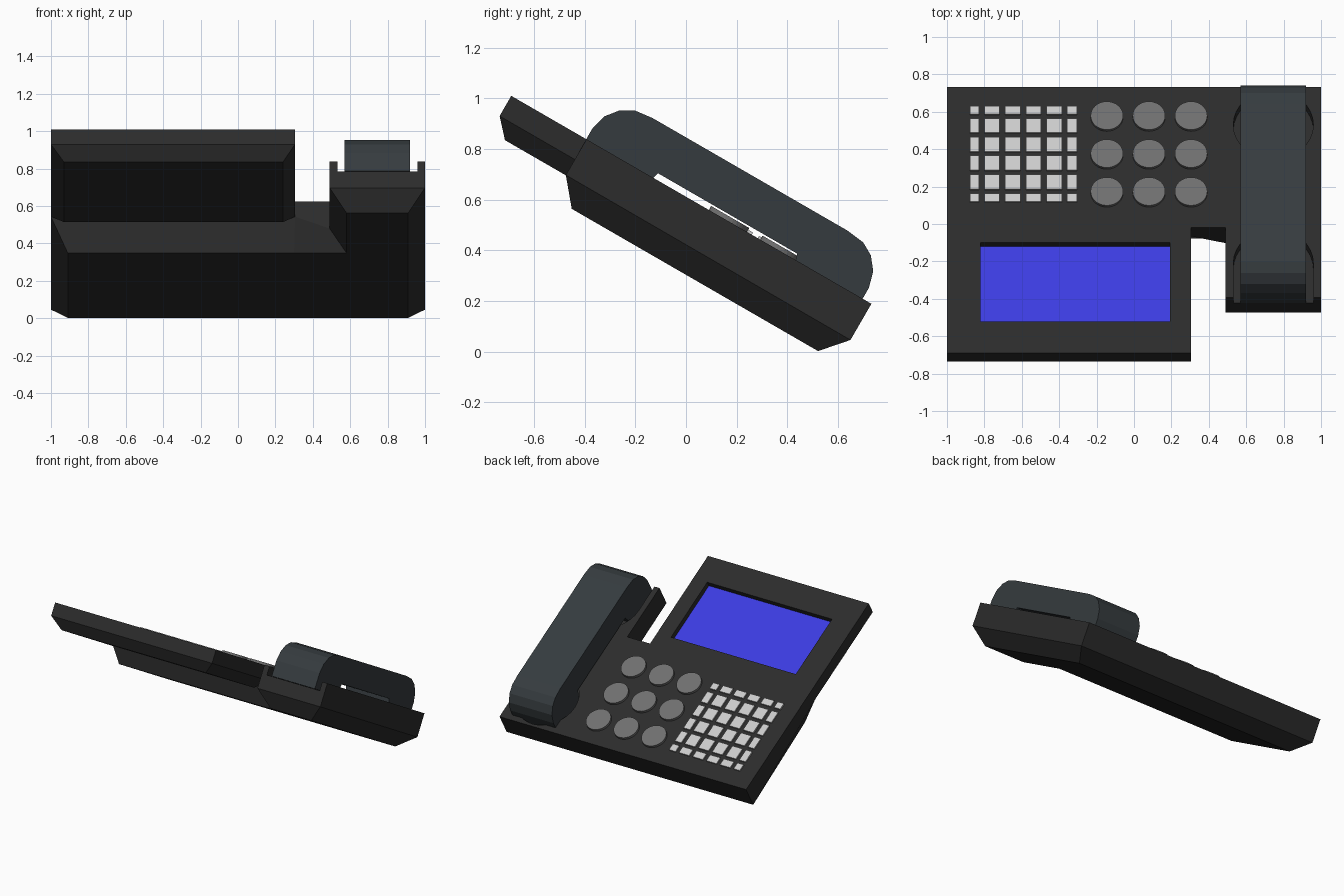
import bpy, bmesh, math
from mathutils import Matrix

if "Cube" in bpy.data.objects:
    bpy.data.objects.remove(bpy.data.objects["Cube"])

# Everything is modelled flat (x, u = along the slope, n = height above the top face), then tilted 30 degrees
TILT = Matrix.Translation((0, -0.69, 1.01)) @ Matrix.Rotation(math.radians(-30), 4, 'X')


def material(name, rgb):
    m = bpy.data.materials.new(name)
    m.diffuse_color = (*rgb, 1)
    m.use_nodes = True
    m.node_tree.nodes["Principled BSDF"].inputs["Base Color"].default_value = m.diffuse_color
    return m


BLACK = material("black_plastic", (0.025, 0.025, 0.025))
SLATE = material("slate_plastic", (0.036, 0.044, 0.049))
BLUE = material("screen_blue", (0.045, 0.045, 0.75))
GREY = material("button_grey", (0.16, 0.16, 0.16))
LIGHT = material("key_light_grey", (0.6, 0.6, 0.6))


def finish(name, bm, mat):
    bmesh.ops.recalc_face_normals(bm, faces=bm.faces)
    me = bpy.data.meshes.new(name)
    bm.to_mesh(me)
    bm.free()
    ob = bpy.data.objects.new(name, me)
    bpy.context.collection.objects.link(ob)
    ob.matrix_world = TILT
    if mat:
        me.materials.append(mat)
    return ob


def loft(name, rings, mat):
    """Closed solid through rings of equal point count."""
    bm = bmesh.new()
    rings = [[bm.verts.new(p) for p in r] for r in rings]
    k = len(rings[0])
    for a, b in zip(rings, rings[1:]):
        for i in range(k):
            j = (i + 1) % k
            bm.faces.new((a[i], a[j], b[j], b[i]))
    bm.faces.new(rings[0])
    bm.faces.new(rings[-1])
    return finish(name, bm, mat)


def prism(name, outline, n0, n1, mat=None):
    return loft(name, [[(x, u, n) for x, u in outline] for n in (n0, n1)], mat)


def rect(x0, x1, u0, u1):
    return [(x0, u0), (x1, u0), (x1, u1), (x0, u1)]


def arc(cx, cu, r, a0, a1, steps):
    return [(cx + r * math.cos(math.radians(a0 + (a1 - a0) * i / steps)),
             cu + r * math.sin(math.radians(a0 + (a1 - a0) * i / steps))) for i in range(steps + 1)]


def cut(ob, cutter):
    mod = ob.modifiers.new("cut", 'BOOLEAN')
    mod.operation = 'DIFFERENCE'
    mod.solver = 'EXACT'
    mod.object = cutter
    bpy.context.view_layer.objects.active = ob
    bpy.ops.object.modifier_apply(modifier=mod.name)
    bpy.data.objects.remove(cutter)


# L-shaped base with chamfered underside
top = [(-1, 1.642), (-1, 0.774), (0.305, 0.774), (0.49, 0.774), (0.49, 0.343), (1, 0.343), (1, 1.642)]
depth = [-0.165, -0.092, -0.092, -0.165, -0.163, -0.163, -0.165]
low = [(-0.91, 1.553), (-0.91, 0.86), (0.30, 0.86), (0.58, 0.86), (0.58, 0.43), (0.91, 0.43), (0.91, 1.553)]
base = loft("base", [[(*p, 0) for p in top],
                     [(*p, d) for p, d in zip(top, depth)],
                     [(*p, -0.267) for p in low]], BLACK)

# cradle recesses for the two ends of the handset
cx, r = 0.745, 0.214
cut(base, prism("recess_cutter", arc(cx, 0.554, r, 0, 180, 16) + [(cx - r, 0.2), (cx + r, 0.2)], -0.061, 0.1))
cut(base, prism("recess_cutter", arc(cx, 1.41, r, 0, 348.75, 31), -0.061, 0.1))

# display panel with tapered underside and sunken screen
outer, inner = rect(-1, 0.305, 0, 0.774), rect(-0.93, 0.24, 0.066, 0.708)
panel = loft("display_panel", [[(*p, 0) for p in outer],
                               [(*p, -0.092) for p in outer],
                               [(*p, -0.164) for p in inner]], BLACK)
screen_area = rect(-0.82, 0.192, 0.196, 0.681)
cut(panel, prism("screen_cutter", screen_area, -0.04, 0.1))
prism("screen", screen_area, -0.045, -0.038, BLUE)

# round buttons
for row, u in enumerate((0.988, 1.222, 1.456)):
    for col, x in enumerate((-0.145, 0.08, 0.305)):
        prism(f"round_button_{row}_{col}", arc(x, u, 0.087, 0, 348.75, 31), -0.01, 0.018, GREY)

# small key grid, narrower around the rim
xs = [(-0.878, -0.828)] + [(-0.8 + 0.111 * i, -0.718 + 0.111 * i) for i in range(4)] + [(-0.357, -0.305)]
ys = [(0.12, 0.163)] + [(0.188 + 0.1 * i, 0.265 + 0.1 * i) for i in range(4)] + [(0.587, 0.632)]
for row, (y0, y1) in enumerate(ys):
    for col, (x0, x1) in enumerate(xs):
        u0, u1 = [(y - 0.005 + 0.69) / 0.866 for y in (y0, y1)]
        prism(f"small_key_{row}_{col}", rect(x0, x1, u0, u1), -0.01, 0.01, LIGHT)

# handset: arched side profile, mirrored end to end, extruded across x
mid = 0.972
half = [(-0.317, 0.025), (-0.325, -0.001), (-0.345, -0.059), (-0.63, -0.059), (-0.63, 0.05), (-0.612, 0.115),
        (-0.572, 0.165), (-0.52, 0.194), (-0.445, 0.203)]
profile = half + [(-u, n) for u, n in reversed(half)]
loft("handset", [[(x, mid + u, n) for u, n in profile] for x in (0.57, 0.92)], SLATE)
